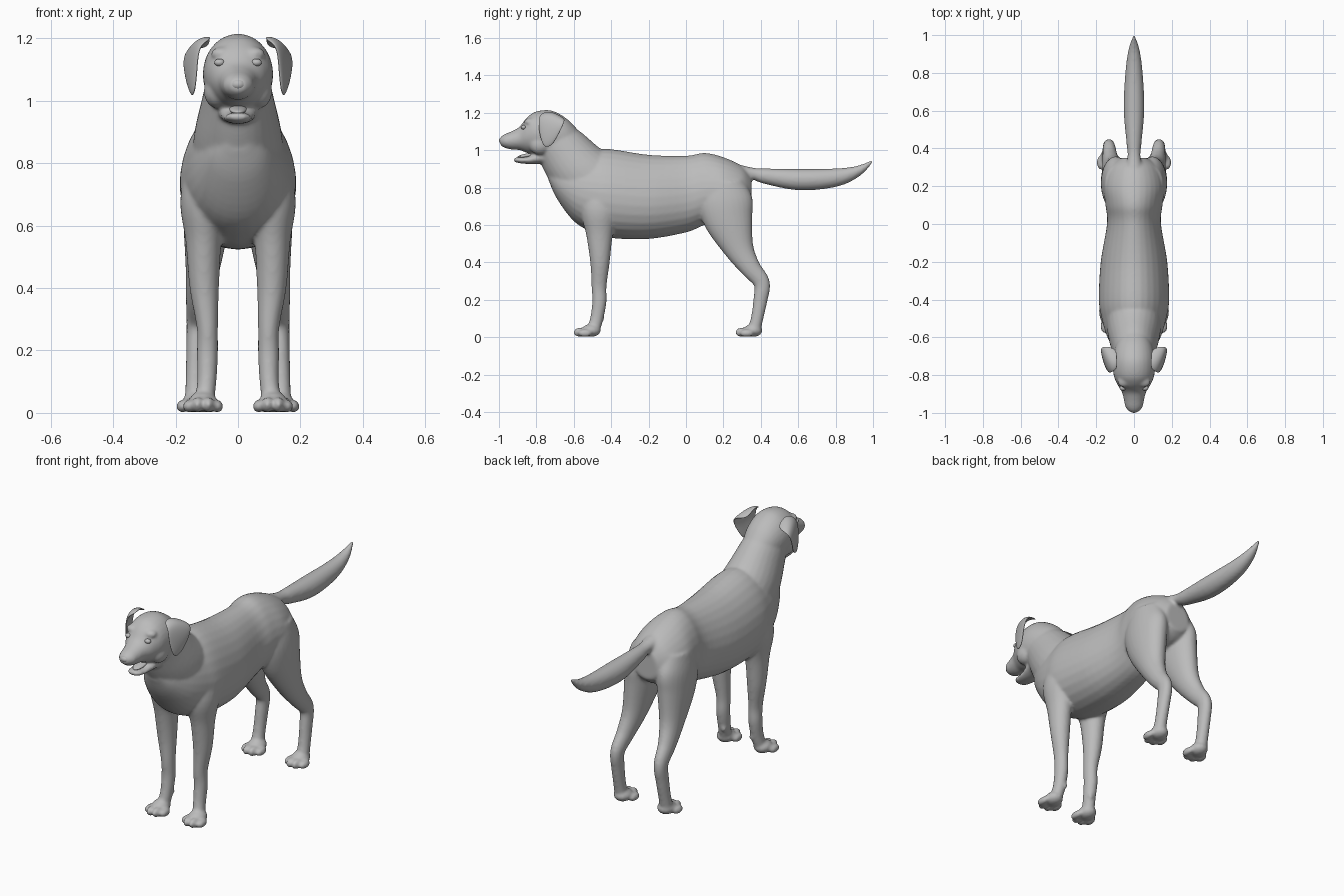
import bpy, bmesh, math
from mathutils import Vector, Matrix

cube = bpy.data.objects.get("Cube")
if cube:
    bpy.data.objects.remove(cube, do_unlink=True)

coat = bpy.data.materials.new("plain_grey")
coat.use_nodes = True
coat.diffuse_color = (0.5, 0.5, 0.5, 1)
coat.node_tree.nodes["Principled BSDF"].inputs["Base Color"].default_value = (0.5, 0.5, 0.5, 1)


def finish(name, bm):
    bmesh.ops.recalc_face_normals(bm, faces=bm.faces)
    for f in bm.faces:
        f.smooth = True
    mesh = bpy.data.meshes.new(name)
    bm.to_mesh(mesh)
    bm.free()
    mesh.materials.append(coat)
    obj = bpy.data.objects.new(name, mesh)
    bpy.context.collection.objects.link(obj)
    return obj


def spline(keys, steps):
    """Catmull-Rom through tuples of any length."""
    out = []
    for i in range(len(keys) - 1):
        a, b, c, d = (keys[max(0, min(len(keys) - 1, i + k))] for k in (-1, 0, 1, 2))
        for s in range(steps):
            t = s / steps
            out.append([q + t / 2 * (r - p + t * (2*p - 5*q + 4*r - w + t * (3*(q - r) + w - p)))
                        for p, q, r, w in zip(a, b, c, d)])
    return out + [list(keys[-1])]


def loft(bm, keys, side=1, upright=False, egg=0.0, steps=5, n=28):
    """Closed tube through rings (x, y, z, half width, half depth)."""
    rows = spline(keys, steps)
    rings = []
    for i, (x, y, z, rx, rn) in enumerate(rows):
        if upright:
            normal = Vector((0, 0, 1))
        else:
            p, q = rows[max(i - 1, 0)], rows[min(i + 1, len(rows) - 1)]
            normal = Vector((0, -(q[2] - p[2]), q[1] - p[1])).normalized()
        ring = []
        for k in range(n):
            a = math.tau * k / n
            v = Vector((x, y, z)) + normal * (math.sin(a) * rn)
            v.x += rx * math.cos(a) * (1 - egg * math.sin(a))
            v.x *= side
            ring.append(bm.verts.new(v))
        rings.append(ring)
    for r, s in zip(rings, rings[1:]):
        for k in range(n):
            m = (k + 1) % n
            bm.faces.new((r[k], r[m], s[m], s[k]))
    bm.faces.new(rings[0])
    bm.faces.new(rings[-1][::-1])


def trunk(bm, rows, egg=0.0):
    """Loft along y from (y, bottom, top, half width)."""
    loft(bm, [(0, y, (b + t) / 2, w, (t - b) / 2) for y, b, t, w in rows], upright=True, egg=egg)


def blob(bm, loc, size, turn=0.0):
    m = Matrix.Translation(loc) @ Matrix.Rotation(turn, 4, 'X') @ Matrix.Diagonal((*size, 1))
    bmesh.ops.create_uvsphere(bm, u_segments=20, v_segments=12, radius=1, matrix=m)


def paw(bm, x, y, s):
    """Pad with four toes; y is the paw centre."""
    blob(bm, (s * x, y + 0.012, 0.035), (0.046, 0.052, 0.034))
    for dx, dy, h in ((-0.046, -0.02, 0.021), (-0.017, -0.045, 0.026),
                      (0.017, -0.045, 0.026), (0.046, -0.02, 0.021)):
        blob(bm, (s * (x + dx), y + dy, h), (0.019, 0.038, h))


# Torso
bm = bmesh.new()
trunk(bm, [(-.735, .84, .90, .04), (-.69, .74, .95, .09), (-.60, .62, .99, .14),
           (-.50, .56, 1.0, .17), (-.40, .53, 1.005, .185), (-.20, .525, .975, .175),
           (0, .56, .97, .142), (.10, .60, .985, .15), (.20, .63, .962, .16),
           (.30, .66, .915, .13), (.35, .70, .86, .07)], egg=.14)
# Neck
loft(bm, [(0, -.45, .78, .15, .19), (0, -.57, .89, .14, .165),
          (0, -.66, 1.0, .115, .14), (0, -.72, 1.07, .10, .11)])
# Head and muzzle
trunk(bm, [(-.58, 1.0, 1.11, .06), (-.64, .96, 1.17, .095), (-.72, .95, 1.212, .112),
           (-.80, .97, 1.207, .108), (-.85, .985, 1.175, .088), (-.89, 1.0, 1.125, .064),
           (-.93, 1.003, 1.102, .054), (-.97, 1.012, 1.085, .045), (-.995, 1.03, 1.068, .024)])
# Lower jaw
trunk(bm, [(-.72, .93, 1.0, .075), (-.79, .926, .99, .06), (-.85, .926, .966, .048),
           (-.90, .932, .962, .04), (-.922, .94, .957, .02)])
# Tail
loft(bm, [(0, .24, .885, .06, .05), (0, .35, .875, .035, .032), (0, .43, .86, .04, .042),
          (0, .61, .842, .055, .057), (0, .80, .853, .046, .049),
          (0, .92, .889, .03, .028), (0, .997, .942, .006, .006)])
# Legs and paws
for s in (1, -1):
    loft(bm, [(.09, -.44, .82, .07, .10), (.105, -.46, .68, .08, .105),
              (.11, -.462, .55, .058, .072), (.108, -.46, .40, .047, .052),
              (.098, -.465, .27, .034, .040), (.098, -.463, .19, .034, .038),
              (.10, -.477, .10, .031, .035), (.108, -.495, .04, .032, .035)], s)
    paw(bm, .112, -.52, s)
    blob(bm, (s * .085, -.45, .10), (.012, .015, .018))
    loft(bm, [(.085, .20, .83, .07, .11), (.095, .21, .73, .078, .145),
              (.10, .23, .62, .075, .13), (.112, .285, .47, .056, .08),
              (.125, .345, .37, .042, .055), (.132, .405, .29, .033, .044),
              (.135, .398, .20, .031, .038), (.137, .38, .10, .031, .033),
              (.137, .365, .04, .034, .036)], s)
    paw(bm, .132, .345, s)
    # Brow and cheek forms
    blob(bm, (s * .052, -.835, 1.15), (.035, .03, .022))
    blob(bm, (s * .065, -.78, 1.03), (.045, .06, .055))
body = finish("body", bm)
mod = body.modifiers.new("blend", 'REMESH')
mod.mode = 'VOXEL'
mod.voxel_size = 0.0075
mod.use_smooth_shade = True
mod = body.modifiers.new("soften", 'SMOOTH')
mod.factor = 0.5
mod.iterations = 8

# Ears: folded flaps with thickness, mirrored
rows = (((.085, -.77, 1.195), (.09, -.72, 1.21), (.085, -.655, 1.165)),
        ((.125, -.79, 1.18), (.145, -.73, 1.20), (.175, -.64, 1.165)),
        ((.130, -.79, 1.10), (.158, -.74, 1.10), (.175, -.67, 1.10)),
        ((.140, -.765, 1.02), (.147, -.74, 1.01), (.153, -.71, 1.03)))
bm = bmesh.new()
grid = [[bm.verts.new(p) for p in r] for r in rows]
for a, b in zip(grid, grid[1:]):
    for i in range(2):
        bm.faces.new((a[i], a[i + 1], b[i + 1], b[i]))
ears = finish("ears", bm)
ears.modifiers.new("mirror", 'MIRROR')
mod = ears.modifiers.new("thickness", 'SOLIDIFY')
mod.thickness = 0.014
mod.offset = 0
mod = ears.modifiers.new("round", 'SUBSURF')
mod.levels = mod.render_levels = 3

# Eyes
bm = bmesh.new()
for s in (1, -1):
    blob(bm, (s * .059, -.868, 1.122), (.017, .014, .012))
finish("eyes", bm)

# Nose with nostril wings
bm = bmesh.new()
blob(bm, (0, -.978, 1.052), (.026, .022, .019))
for s in (1, -1):
    blob(bm, (s * .017, -.974, 1.046), (.012, .016, .012))
finish("nose", bm)

# Tongue
bm = bmesh.new()
blob(bm, (0, -.845, .972), (.028, .058, .011), math.radians(10))
finish("tongue", bm)
